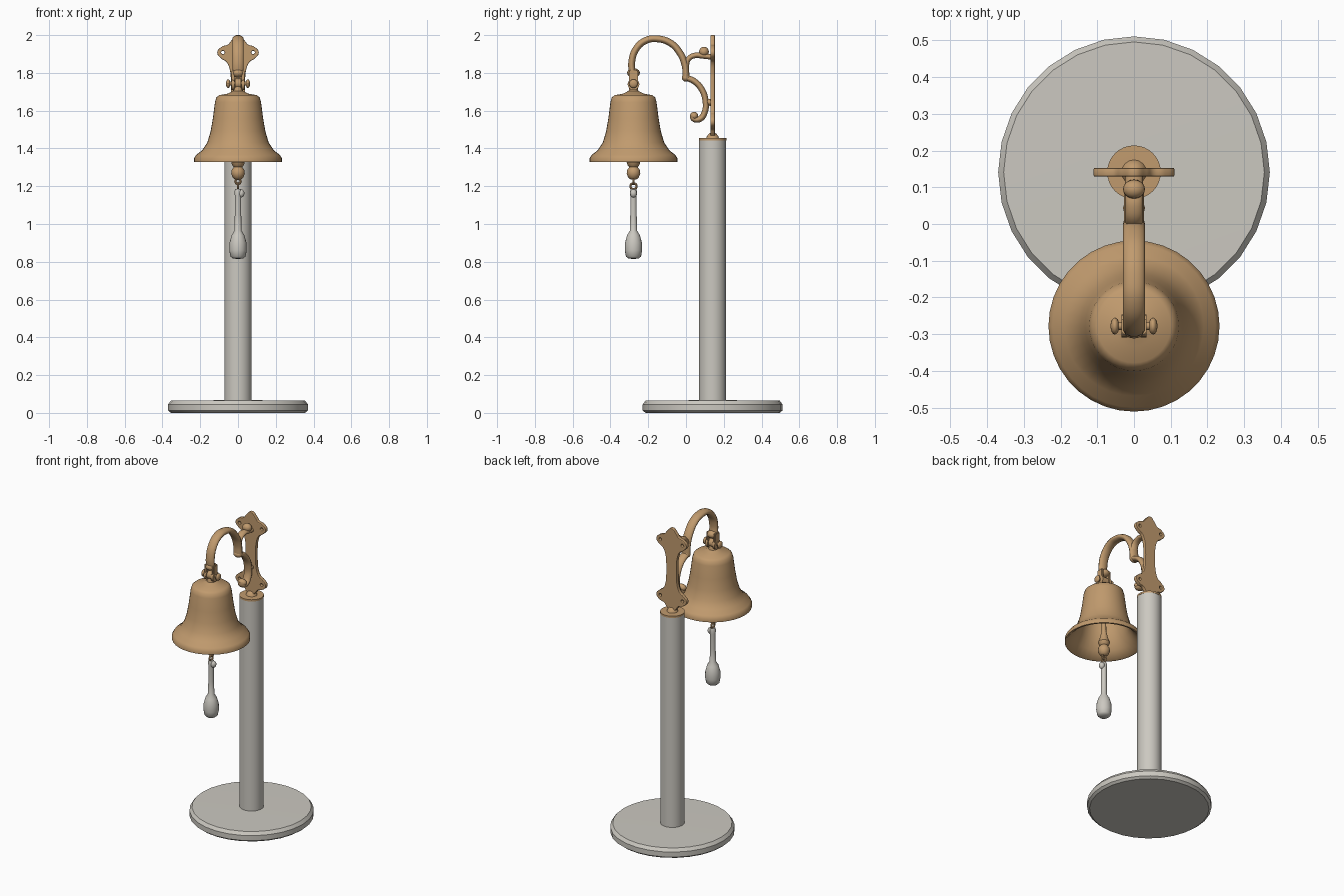
import bpy, bmesh, math
from mathutils import Matrix, Vector

cube = bpy.data.objects.get("Cube")
if cube:
    bpy.data.objects.remove(cube, do_unlink=True)


def material(name, rgb):
    m = bpy.data.materials.new(name)
    m.use_nodes = True
    m.diffuse_color = (*rgb, 1)
    m.node_tree.nodes["Principled BSDF"].inputs["Base Color"].default_value = (*rgb, 1)
    return m


BRONZE = material("bronze", (0.53, 0.325, 0.155))
GREY = material("warm grey", (0.60, 0.58, 0.53))
POST_Y, BELL_Y = 0.141, -0.278


def finish(ob, mat, angle=40):
    ob.data.materials.clear()
    ob.data.materials.append(mat)
    bpy.ops.object.select_all(action="DESELECT")
    ob.select_set(True)
    bpy.context.view_layer.objects.active = ob
    bpy.ops.object.shade_smooth_by_angle(angle=math.radians(angle))
    return ob


def from_bmesh(name, bm, mat, angle=40):
    bmesh.ops.recalc_face_normals(bm, faces=bm.faces)
    me = bpy.data.meshes.new(name)
    bm.to_mesh(me)
    bm.free()
    ob = bpy.data.objects.new(name, me)
    bpy.context.collection.objects.link(ob)
    return finish(ob, mat, angle)


def lathe(name, profile, y, mat, segments=32, angle=40):
    """Spin a list of (radius, z) about a vertical axis at y."""
    bm = bmesh.new()
    verts = [bm.verts.new((r, 0, z)) for r, z in profile]
    edges = [bm.edges.new(p) for p in zip(verts, verts[1:])]
    bmesh.ops.spin(bm, geom=verts + edges, cent=(0, 0, 0), axis=(0, 0, 1),
                   angle=math.tau, steps=segments, use_duplicate=False)
    bmesh.ops.remove_doubles(bm, verts=bm.verts, dist=0.0005)
    bmesh.ops.translate(bm, verts=bm.verts, vec=(0, y, 0))
    return from_bmesh(name, bm, mat, angle)


def ball(name, at, size, mat):
    bm = bmesh.new()
    bmesh.ops.create_uvsphere(bm, u_segments=16, v_segments=10, radius=1)
    bmesh.ops.transform(bm, matrix=Matrix.Translation(at) @ Matrix.Diagonal((*size, 1)), verts=bm.verts)
    return from_bmesh(name, bm, mat)


def rod_x(name, at, radius, length, mat):
    bm = bmesh.new()
    bmesh.ops.create_cone(bm, cap_ends=True, segments=20, radius1=radius, radius2=radius, depth=length)
    bmesh.ops.transform(bm, matrix=Matrix.Translation(at) @ Matrix.Rotation(math.pi / 2, 4, "Y"), verts=bm.verts)
    return from_bmesh(name, bm, mat)


def box(name, at, size, mat):
    bm = bmesh.new()
    bmesh.ops.create_cube(bm, size=1)
    bmesh.ops.transform(bm, matrix=Matrix.Translation(at) @ Matrix.Diagonal((*size, 1)), verts=bm.verts)
    bmesh.ops.bevel(bm, geom=bm.edges[:], offset=min(size) * 0.25, segments=2, affect="EDGES")
    return from_bmesh(name, bm, mat)


def curve_to_mesh(ob, mat):
    bpy.context.collection.objects.link(ob)
    bpy.ops.object.select_all(action="DESELECT")
    ob.select_set(True)
    bpy.context.view_layer.objects.active = ob
    bpy.ops.object.convert(target="MESH")
    return finish(bpy.context.view_layer.objects.active, mat)


def add_spline(cu, pts, radii=None, cyclic=False):
    sp = cu.splines.new("BEZIER")
    sp.bezier_points.add(len(pts) - 1)
    for i, (bp, p) in enumerate(zip(sp.bezier_points, pts)):
        bp.co = p
        bp.handle_left_type = bp.handle_right_type = "AUTO"
        bp.radius = radii[i] if radii else 1
    sp.use_cyclic_u = cyclic
    sp.resolution_u = 6


def scroll(name, path, depth, radii=None, widen=1.6):
    """Round bar along a (y, z) path, widened sideways."""
    cu = bpy.data.curves.new(name, "CURVE")
    cu.dimensions = "3D"
    cu.bevel_depth, cu.bevel_resolution, cu.use_fill_caps = depth, 3, True
    add_spline(cu, [(0, y, z) for y, z in path], radii)
    ob = bpy.data.objects.new(name, cu)
    ob.scale.x = widen
    return curve_to_mesh(ob, BRONZE)


def ring(name, at, major, minor, turn):
    bpy.ops.mesh.primitive_torus_add(location=at, rotation=(math.pi / 2, 0, turn), major_radius=major,
                                     minor_radius=minor, major_segments=20, minor_segments=8)
    ob = bpy.context.object
    ob.name = name
    return finish(ob, BRONZE)


# Stand
lathe("base", [(0, 0), (0.355, 0), (0.37, 0.012), (0.37, 0.045), (0.355, 0.065), (0, 0.068)],
      POST_Y, GREY, 28, 35)
lathe("post", [(0, 0.06), (0.072, 0.06), (0.072, 1.444), (0, 1.444)], POST_Y, GREY)
lathe("post_cap", [(0, 1.442), (0.073, 1.442), (0.073, 1.454), (0, 1.456)], POST_Y, BRONZE)
lathe("post_cap_boss", [(0.035, 1.452), (0.03, 1.465), (0.018, 1.48), (0, 1.485)], POST_Y, BRONZE, 16)

# Back plate: a quarter outline mirrored about both axes, with screw holes
MID_Z = 1.725
quarter = [(0.034, 0.03), (0.038, 0.085), (0.058, 0.135), (0.083, 0.152),
           (0.106, 0.183), (0.082, 0.211), (0.05, 0.222), (0.031, 0.245)]
right = [(x, -z) for x, z in reversed(quarter)] + quarter
outline = right + [(0, 0.271)] + [(-x, z) for x, z in reversed(right)] + [(0, -0.271)]
cu = bpy.data.curves.new("back_plate", "CURVE")
cu.dimensions, cu.fill_mode = "2D", "BOTH"
cu.extrude, cu.bevel_depth, cu.bevel_resolution = 0.008, 0.004, 1
add_spline(cu, [(x, z, 0) for x, z in outline], cyclic=True)
for sx in (-1, 1):
    for sz in (-1, 1):
        add_spline(cu, [(sx * 0.08 + 0.013 * math.cos(a), sz * 0.183 + 0.013 * math.sin(a), 0)
                        for a in (0, math.pi / 2, math.pi, math.pi * 1.5)], cyclic=True)
plate = bpy.data.objects.new("back_plate", cu)
plate.location = (0, POST_Y, MID_Z)
plate.rotation_euler.x = math.pi / 2
curve_to_mesh(plate, BRONZE)

# Scrolled arm
scroll("arm_arch", [(-0.283, 1.79), (-0.287, 1.86), (-0.262, 1.93), (-0.21, 1.973), (-0.15, 1.98),
                    (-0.085, 1.96), (-0.035, 1.91), (-0.005, 1.84), (0.0, 1.775)], 0.019)
scroll("arm_lower_scroll", [(0.0, 1.775), (0.045, 1.755), (0.082, 1.715), (0.103, 1.655), (0.1, 1.595),
                            (0.073, 1.556), (0.04, 1.558), (0.035, 1.582)], 0.017,
       [1, 1, 1, 1, 1, 1, 0.95, 0.8])
scroll("arm_upper_scroll", [(0.0, 1.825), (0.012, 1.872), (0.05, 1.893), (0.085, 1.89), (0.13, 1.885)], 0.015)
for name, y, z, r in (("upper_curl", 0.095, 1.912, 0.026), ("lower_curl", 0.043, 1.572, 0.022),
                      ("arm_joint", 0.0, 1.775, 0.022)):
    ball(name, (0, y, z), (0.03, r, r), BRONZE)
scroll("arm_plate_link", [(0.1, 1.65), (0.14, 1.64)], 0.018, widen=1.3)

# Yoke and hinge pin
ball("yoke_collar", (0, BELL_Y, 1.8), (0.034, 0.034, 0.025), BRONZE)
for side, sx in (("left", 1), ("right", -1)):
    box(side + "_yoke_cheek", (sx * 0.026, BELL_Y, 1.77), (0.016, 0.046, 0.09), BRONZE)
    rod_x(side + "_yoke_eye", (sx * 0.026, BELL_Y, 1.74), 0.031, 0.016, BRONZE)
    ball(side + "_pin_head", (sx * 0.052, BELL_Y, 1.743), (0.012, 0.023, 0.023), BRONZE)
rod_x("hinge_pin", (0, BELL_Y, 1.743), 0.011, 0.118, BRONZE)
rod_x("bell_lug_eye", (0, BELL_Y, 1.743), 0.026, 0.03, BRONZE)
lathe("bell_lug", [(0.03, 1.69), (0.024, 1.71), (0.018, 1.75), (0, 1.75)], BELL_Y, BRONZE, 16)

# Hollow bell, outside from the crown down and back up the inside
bell = [(0, 1.708), (0.03, 1.703), (0.055, 1.69), (0.1, 1.682), (0.115, 1.67), (0.122, 1.645),
        (0.133, 1.56), (0.145, 1.49), (0.163, 1.43), (0.19, 1.39), (0.222, 1.365), (0.233, 1.348),
        (0.233, 1.328), (0.222, 1.328), (0.18, 1.372), (0.15, 1.42), (0.132, 1.49),
        (0.12, 1.56), (0.108, 1.645), (0.09, 1.668), (0, 1.672)]
lathe("bell", bell, BELL_Y, BRONZE, 36, 50)

# Clapper with its eye and link
lathe("clapper", [(0, 1.672), (0.012, 1.67), (0.014, 1.4), (0.026, 1.35), (0.036, 1.325), (0.03, 1.31),
                  (0.022, 1.302), (0.034, 1.285), (0.036, 1.265), (0.026, 1.243), (0.012, 1.235), (0, 1.234)],
      BELL_Y, BRONZE, 20)
ring("clapper_eye", (0, BELL_Y, 1.226), 0.014, 0.006, 0)
ring("clapper_link", (0, BELL_Y, 1.2), 0.016, 0.006, math.pi / 2)

# Pull rope with a weighted end
lathe("pull_rope", [(0, 1.187), (0.015, 1.185), (0.019, 1.172), (0.017, 1.15), (0.017, 1.05), (0.019, 0.965),
                    (0.034, 0.94), (0.045, 0.9), (0.046, 0.86), (0.04, 0.828), (0.028, 0.817), (0, 0.815)],
      BELL_Y, GREY, 20, 60)
ball("rope_knot", (0.016, BELL_Y, 1.162), (0.018, 0.018, 0.022), GREY)
